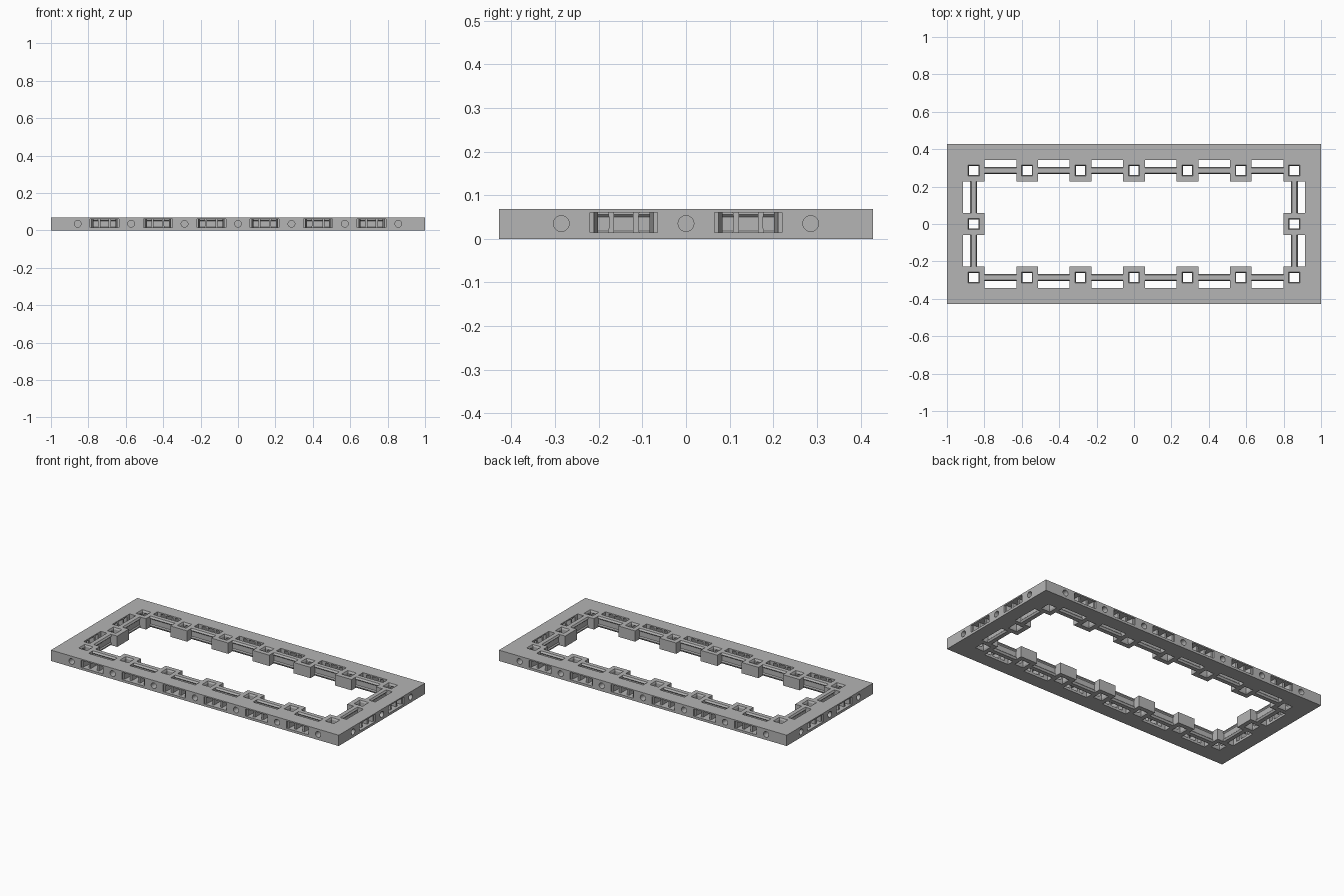
import bpy, bmesh, math
from mathutils import Matrix

if "Cube" in bpy.data.objects:
    bpy.data.objects.remove(bpy.data.objects["Cube"], do_unlink=True)

U = 2 / 7            # spacing of the posts
H = 0.068            # frame height
B = 0.058            # half width of a post block
GAP = U / 2 - B      # half length of a slot between blocks

grey = bpy.data.materials.new("mid_grey")
grey.use_nodes = True
grey.diffuse_color = (0.46, 0.46, 0.46, 1)
grey.node_tree.nodes["Principled BSDF"].inputs["Base Color"].default_value = (0.46, 0.46, 0.46, 1)


def loft(bm, rings, m=Matrix()):
    """Closed solid through a stack of matching rings."""
    vs = [[bm.verts.new(m @ Matrix.Translation(p).to_translation()) for p in r] for r in rings]
    n = len(vs[0])
    for a, b in zip(vs, vs[1:]):
        for i in range(n):
            j = (i + 1) % n
            bm.faces.new((a[i], a[j], b[j], b[i]))
    bm.faces.new(vs[0][::-1])
    bm.faces.new(vs[-1])


def rect_z(hx, hy, z):
    return [(-hx, -hy, z), (hx, -hy, z), (hx, hy, z), (-hx, hy, z)]


def rect_y(hx, z0, z1, y):
    return [(-hx, y, z0), (hx, y, z0), (hx, y, z1), (-hx, y, z1)]


def make(name, build):
    bm = bmesh.new()
    build(bm)
    bmesh.ops.recalc_face_normals(bm, faces=bm.faces[:])
    me = bpy.data.meshes.new(name)
    bm.to_mesh(me)
    bm.free()
    me.materials.append(grey)
    ob = bpy.data.objects.new(name, me)
    bpy.context.collection.objects.link(ob)
    return ob


def cut(target, build):
    tool = make("cutter", build)
    tool.hide_render = True
    mod = target.modifiers.new("cut", "BOOLEAN")
    mod.operation, mod.solver, mod.object = "DIFFERENCE", "EXACT", tool
    bpy.context.view_layer.update()
    dg = bpy.context.evaluated_depsgraph_get()
    me = bpy.data.meshes.new_from_object(target.evaluated_get(dg))
    target.modifiers.clear()
    target.data = me
    bpy.data.objects.remove(tool, do_unlink=True)


def stations(steps, dist, angles):
    """Frames on the post line of each side, local -y pointing outward."""
    return [Matrix.Rotation(math.radians(a), 4, "Z") @ Matrix.Translation((s * U, -dist * U, 0))
            for a in angles for s in steps]


LONG, SHORT = (0, 180), (90, 270)
long_gaps = stations([i - 2.5 for i in range(6)], 1, LONG)
short_gaps = stations([-0.5, 0.5], 3, SHORT)
gaps = long_gaps + short_gaps
wall_posts = stations(range(-3, 4), 1, LONG) + stations((-1, 0, 1), 3, SHORT)
posts = stations(range(-3, 4), 1, LONG) + stations((0,), 3, SHORT)


# Slot running from the outer wall to the central opening
def slots(places):
    def build(bm):
        for m in places:
            loft(bm, [[(x, y + 0.002, z) for x, y, z in rect_z(GAP, B, zz)]
                      for zz in (-0.02, H + 0.02)], m)
    return build


# Stepped, tapering window in the outer wall
def windows(bm):
    for m in gaps:
        loft(bm, [rect_y(h, 0.015, 0.06, y) for h, y in
                  ((0.0775, -0.16), (0.0775, -0.133), (0.068, -0.132), (0.058, -0.045))], m)


# Square post hole, narrowest at mid height
def post_holes(bm):
    for m in posts:
        loft(bm, [rect_z(h, h, z) for h, z in
                  ((0.03, -0.01), (0.03, 0), (0.025, 0.01), (0.025, H - 0.01),
                   (0.03, H), (0.03, H + 0.01))], m)


# Round hole from the outer wall into each post hole
def round_holes(bm):
    for m in wall_posts:
        ring = [(0.018 * math.cos(t * math.tau / 32), 0.035 + 0.018 * math.sin(t * math.tau / 32))
                for t in range(32)]
        loft(bm, [[(x, y, z) for x, z in ring] for y in (-0.16, -0.022)], m)


# Main frame with post blocks
frame = make("outer_frame", lambda bm: loft(bm, [rect_z(1, 1.5 * U, z) for z in (0, H)]))
cut(frame, lambda bm: loft(bm, [rect_z(3 * U - B, U - B, z) for z in (-0.01, H + 0.01)]))
for step in (slots(long_gaps), slots(short_gaps), windows, post_holes, round_holes):
    cut(frame, step)

# Grooved rails joining the blocks
half = [(0.013, 0), (0.019, 0.009), (0.019, 0.012), (0.013, 0.018),
        (0.013, 0.05), (0.019, 0.056), (0.019, 0.059), (0.013, H)]
profile = half + [(-y, z) for y, z in reversed(half)]


def rails(bm):
    for m in gaps:
        loft(bm, [[(x, y, z) for y, z in profile] for x in (-GAP - 0.001, GAP + 0.001)], m)


make("inner_rails", rails)


# Pinched mullions, two in each window
def mullions(bm):
    for m in gaps:
        for s in (-1, 1):
            outline = [(0.022, 0.014), (0.036, 0.014), (0.034, 0.024), (0.034, 0.051),
                       (0.036, 0.061), (0.022, 0.061), (0.022, 0.051), (0.022, 0.024)]
            loft(bm, [[(s * x, y, z) for x, z in outline] for y in (-0.125, -0.058)], m)


make("window_mullions", mullions)

# Round holes read as smooth, everything else stays flat
bpy.ops.object.select_all(action="DESELECT")
frame.select_set(True)
bpy.context.view_layer.objects.active = frame
bpy.ops.object.shade_smooth_by_angle(angle=math.radians(20))
